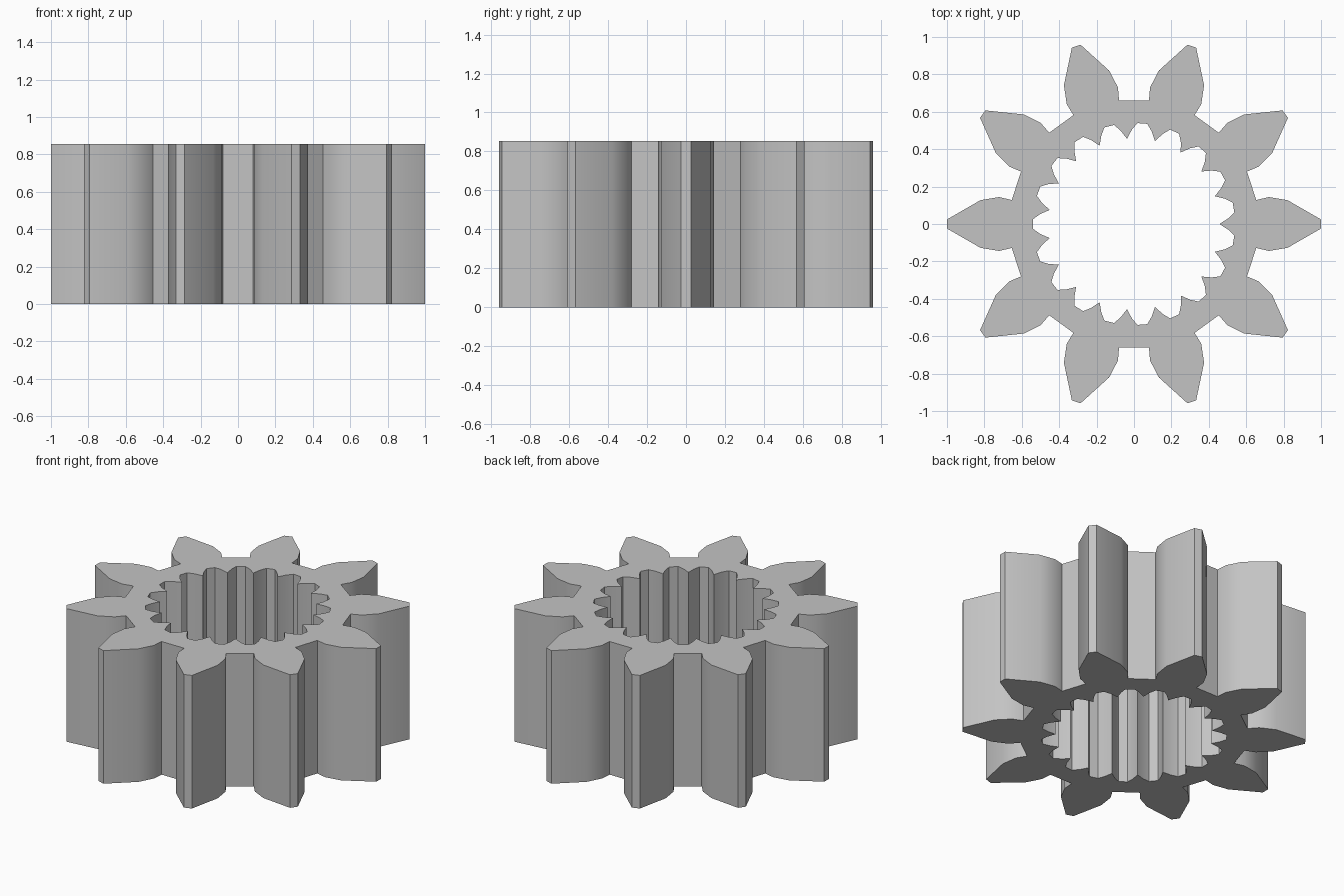
import bpy
import bmesh
from math import cos, sin, radians

HEIGHT = 0.855

cube = bpy.data.objects.get("Cube")
if cube:
    bpy.data.objects.remove(cube, do_unlink=True)

# One colour for the whole part
steel = bpy.data.materials.new("plain_grey")
steel.use_nodes = True
grey = (0.55, 0.55, 0.55, 1)
steel.diffuse_color = grey
steel.node_tree.nodes["Principled BSDF"].inputs["Base Color"].default_value = grey


def toothed_ring(bm, count, half_profile, phase=0.0):
    """Closed loop of symmetric teeth; half_profile is (radius, half angle), base to tip."""
    mirrored = [(r, -a) for r, a in half_profile]
    tooth = mirrored + half_profile[::-1]
    verts = []
    for i in range(count):
        centre = phase + 360 * i / count
        for r, a in tooth:
            t = radians(centre + a)
            verts.append(bm.verts.new((r * cos(t), r * sin(t), 0)))
    return [bm.edges.new((v, verts[(i + 1) % len(verts)]))
            for i, v in enumerate(verts)]


bm = bmesh.new()

# Ten outer teeth with curved flanks and narrow flat tips
edges = toothed_ring(bm, 10, [(0.666, 11.1), (0.735, 11.3), (0.831, 8.8), (1.0, 1.4)])

# Nineteen splined grooves in the bore, meeting in sharp ridges
pitch = 360 / 19
edges += toothed_ring(bm, 19, [(0.457, pitch / 2 - 0.02), (0.505, 6.0), (0.54, 2.8)], pitch / 2)
bmesh.ops.remove_doubles(bm, verts=bm.verts[:], dist=0.001)

# Fill between the two outlines and extrude to full height
bmesh.ops.triangle_fill(bm, edges=bm.edges[:], use_beauty=True, normal=(0, 0, 1))
solid = bmesh.ops.extrude_face_region(bm, geom=bm.faces[:], use_keep_orig=True)
top = [g for g in solid["geom"] if isinstance(g, bmesh.types.BMVert)]
bmesh.ops.translate(bm, verts=top, vec=(0, 0, HEIGHT))
bmesh.ops.recalc_face_normals(bm, faces=bm.faces[:])

mesh = bpy.data.meshes.new("gear")
bm.to_mesh(mesh)
bm.free()
mesh.materials.append(steel)
gear = bpy.data.objects.new("gear", mesh)
bpy.context.collection.objects.link(gear)

# Smooth the flanks, keep corners crisp
bpy.ops.object.select_all(action="DESELECT")
gear.select_set(True)
bpy.context.view_layer.objects.active = gear
bpy.ops.object.shade_smooth_by_angle(angle=radians(33))
